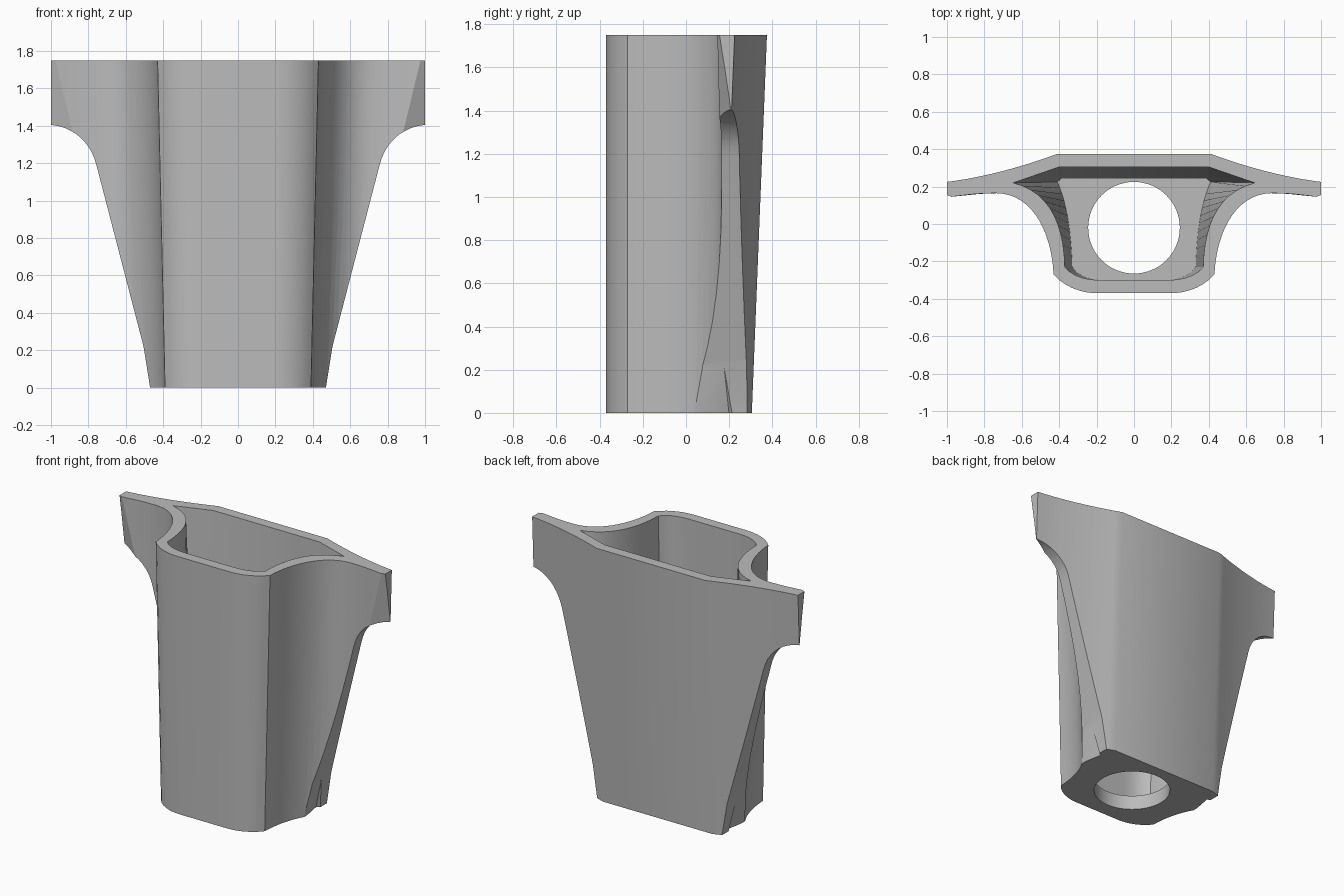
import bpy, bmesh, math
from mathutils import Vector
from mathutils.geometry import interpolate_bezier

old = bpy.data.objects.get("Cube")
if old:
    bpy.data.objects.remove(old)

H = 1.75
grey = bpy.data.materials.new("plain grey")
grey.use_nodes = True
colour = (0.5, 0.5, 0.5, 1)
grey.diffuse_color = colour
grey.node_tree.nodes["Principled BSDF"].inputs["Base Color"].default_value = colour


def curve(a, b, c, d, n=10):
    return [(p.x, p.y) for p in interpolate_bezier(*[Vector((*q, 0)) for q in (a, b, c, d)], n)]


def mirrored(half):
    return half + [(-x, y) for x, y in reversed(half)]


def add_object(name, bm):
    bmesh.ops.recalc_face_normals(bm, faces=bm.faces)
    mesh = bpy.data.meshes.new(name)
    bm.to_mesh(mesh)
    bm.free()
    ob = bpy.data.objects.new(name, mesh)
    bpy.context.collection.objects.link(ob)
    mesh.materials.append(grey)
    return ob


def loft(name, lower, upper):
    """Closed solid between two matching rings of 3D points."""
    bm = bmesh.new()
    a = [bm.verts.new(p) for p in lower]
    b = [bm.verts.new(p) for p in upper]
    bm.faces.new(a)
    bm.faces.new(b)
    for i in range(len(a)):
        j = (i + 1) % len(a)
        bm.faces.new((a[i], a[j], b[j], b[i]))
    return add_object(name, bm)


def hull(name, points):
    bm = bmesh.new()
    for p in points:
        bm.verts.new(p)
    bmesh.ops.convex_hull(bm, input=bm.verts)
    return add_object(name, bm)


def boolean(target, cutter, operation="DIFFERENCE"):
    mod = target.modifiers.new("cut", "BOOLEAN")
    mod.object, mod.operation, mod.solver = cutter, operation, "EXACT"
    bpy.context.view_layer.objects.active = target
    bpy.ops.object.modifier_apply(modifier=mod.name)
    bpy.data.objects.remove(cutter)


# Outer body: front bulge, concave flanks and swept wings
front = curve((0.2, -0.37), (0.29, -0.37), (0.38, -0.33), (0.43, -0.27), 7)
front += curve((0.43, -0.27), (0.44, -0.05), (0.54, 0.165), (0.74, 0.165), 16)[1:]
front += curve((0.74, 0.165), (0.84, 0.165), (0.9, 0.155), (0.98, 0.145), 5)[1:]
front += [(1.2, 0.13)]
back = [(1.2, 0.2)] + curve((1, 0.225), (0.8, 0.25), (0.6, 0.305), (0.41, 0.375), 12)
top = mirrored(front + back)
base = mirrored([(x * 0.907, y) for x, y in front] + [(x, y - 0.07) for x, y in back])
body = loft("tapered_housing", [(x, y, 0) for x, y in base], [(x, y, H) for x, y in top])

# Side outline seen from the front
outline = [(0.453, -0.1), (0.47, 0), (0.505, 0.22), (0.757, 1.19)]
outline += curve((0.757, 1.19), (0.785, 1.31), (0.88, 1.395), (1, 1.405), 10)[1:]
outline = mirrored(outline + [(1, 1.9)])
boolean(body, loft("outline_cutter", [(x, -1, z) for x, z in outline],
                   [(x, 1, z) for x, z in outline]), "INTERSECT")

# Hollow interior with a flat floor
floor = 0.1
rim = curve((0.18, -0.30), (0.26, -0.30), (0.33, -0.28), (0.37, -0.23), 6)
rim += curve((0.37, -0.23), (0.375, 0), (0.45, 0.17), (0.645, 0.22), 12)[1:]
low = curve((0.16, -0.30), (0.24, -0.30), (0.3, -0.28), (0.33, -0.23), 6)
low += curve((0.33, -0.23), (0.335, -0.05), (0.36, 0.12), (0.41, 0.225), 12)[1:]
rim, low = mirrored(rim + [(0.4, 0.305)]), mirrored(low + [(0.39, 0.242)])
over = 1.02
lifted = [(a + (b - a) * over, c + (d - c) * over) for (a, c), (b, d) in zip(low, rim)]
boolean(body, loft("cavity_cutter", [(x, y, floor) for x, y in low],
                   [(x, y, floor + (H - floor) * over) for x, y in lifted]))

# Round hole through the floor
ring = [(0.245 * math.cos(t * math.pi / 32), 0.245 * math.sin(t * math.pi / 32) - 0.02)
        for t in range(64)]
boolean(body, loft("hole_cutter", [(x, y, -0.1) for x, y in ring],
                   [(x, y, 0.2) for x, y in ring]))

# Facets on the wing tips and small notches low on the flanks
for side in (1, -1):
    tip = [(0.979, 0.144, 1.77), (0.878, 0.155, 1.35), (1.02, 0.22, 1.39), (1.02, 0.16, 1.77)]
    tip += [(x, y - 0.15, z) for x, y, z in tip]
    boolean(body, hull("tip_cutter", [(x * side, y, z) for x, y, z in tip]))
    notch = [(0.57, 0.15, 0.46), (0.47, 0.06, -0.01), (0.445, 0.2, -0.01),
             (0.5, 0.235, -0.01), (0.53, 0.08, -0.01)]
    boolean(body, hull("notch_cutter", [(x * side, y, z) for x, y, z in notch]))

# Smooth curves with sharp creases
bpy.ops.object.select_all(action="DESELECT")
body.select_set(True)
bpy.context.view_layer.objects.active = body
bpy.ops.object.shade_smooth_by_angle(angle=math.radians(25))
